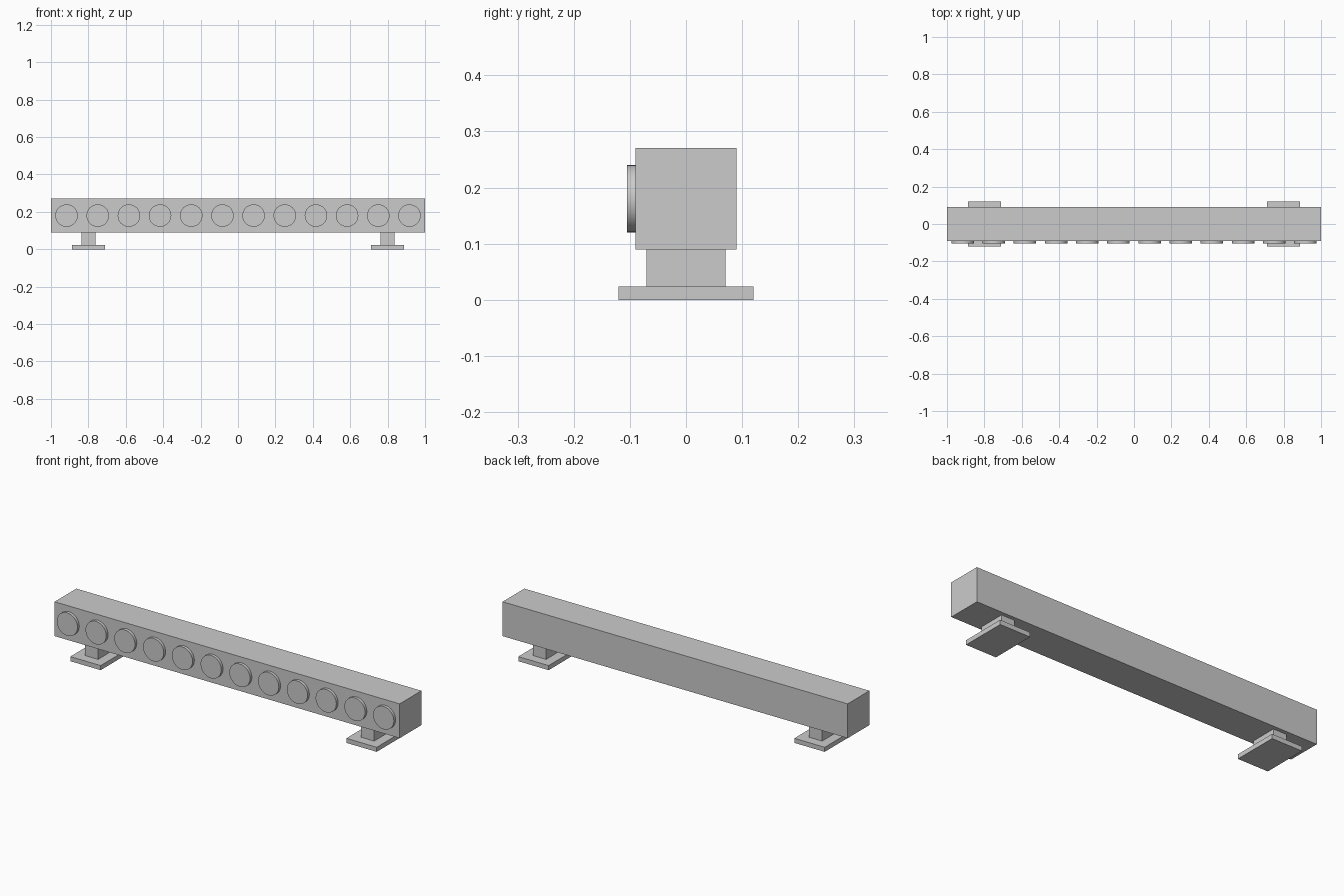
import bpy
import math

cube = bpy.data.objects.get("Cube")
if cube:
    bpy.data.objects.remove(cube, do_unlink=True)

grey = bpy.data.materials.new("plain grey")
grey.use_nodes = True
colour = (0.6, 0.6, 0.6, 1)
grey.diffuse_color = colour
grey.node_tree.nodes["Principled BSDF"].inputs["Base Color"].default_value = colour


def finish(name):
    obj = bpy.context.object
    obj.name = name
    obj.data.materials.append(grey)
    return obj


def box(name, size, x, bottom):
    """Box of a given size, centred in depth and resting at height bottom."""
    bpy.ops.mesh.primitive_cube_add(size=1, location=(x, 0, bottom + size[2] / 2))
    bpy.context.object.scale = size
    bpy.ops.object.transform_apply(location=False, rotation=False, scale=True)
    return finish(name)


# Long housing
box("housing", (2, 0.18, 0.18), 0, 0.09)

# Mounting feet, each a base plate and a post
for side, x in (("right", -0.8), ("left", 0.8)):
    box(side + "_foot_plate", (0.176, 0.24, 0.024), x, 0)
    box(side + "_foot_post", (0.076, 0.14, 0.066), x, 0.024)

# Row of round lamps across the front
count = 12
for i in range(count):
    x = -1 + (i + 0.5) * 2 / count
    bpy.ops.mesh.primitive_cylinder_add(
        vertices=32, radius=0.06, depth=0.02,
        location=(x, -0.095, 0.18), rotation=(math.pi / 2, 0, 0))
    finish(f"lamp_{i + 1}")
    bpy.ops.object.shade_smooth_by_angle(angle=math.radians(40))
